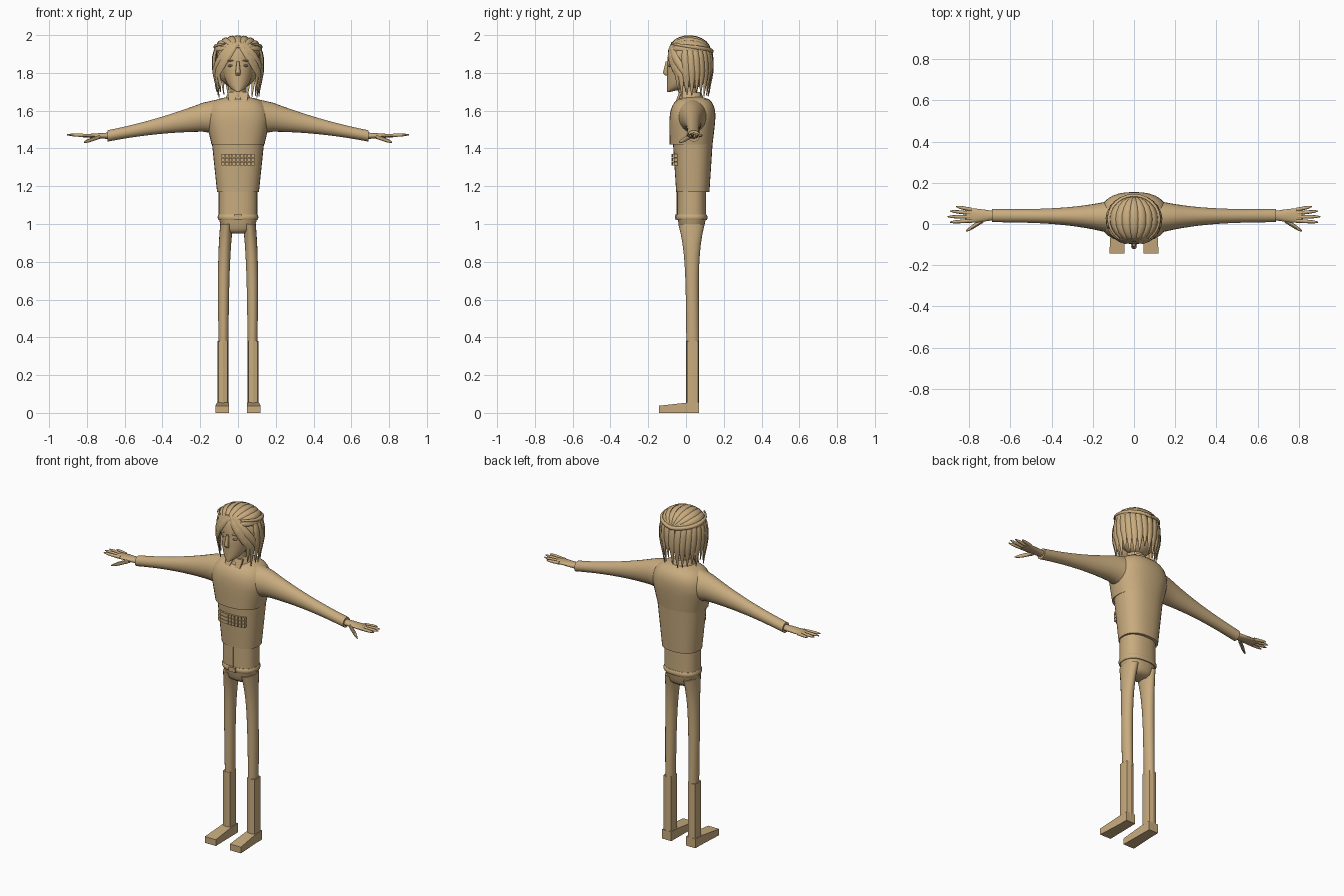
import bpy, bmesh, random
from math import sin, cos, pi, radians, copysign, sqrt
from mathutils import Vector

random.seed(4)
default_cube = bpy.data.objects.get("Cube")
if default_cube:
    bpy.data.objects.remove(default_cube)

colour = (0.58, 0.41, 0.21, 1)
tan = bpy.data.materials.new("warm_tan")
tan.use_nodes = True
tan.diffuse_color = colour
tan.node_tree.nodes["Principled BSDF"].inputs["Base Color"].default_value = colour


def mix(start, end, t):
    return start + (end - start) * t


def sweep(rule, steps):
    """Evaluate a rule at even steps from zero to one."""
    return [rule(i / steps) for i in range(steps + 1)]


# A ring is a centre and two half axes; each maker lies across one direction
def ring_across_z(x, y, z, rx, ry):
    return Vector((x, y, z)), Vector((rx, 0, 0)), Vector((0, ry, 0))


def ring_across_x(x, y, z, ry, rz):
    return Vector((x, y, z)), Vector((0, ry, 0)), Vector((0, 0, rz))


def ring_across_y(x, y, z, rx, rz):
    return Vector((x, y, z)), Vector((rx, 0, 0)), Vector((0, 0, rz))


def squared(value, power):
    return copysign(abs(value) ** (2 / power), value)


def loft(name, strips, sides=24, power=2, mirror=1, sharp=40):
    """Skin every strip of rings into one capped mesh object."""
    bm = bmesh.new()
    turn = pi / sides if sides == 4 else 0
    for rings in strips:
        loops = []
        for centre, u, v in rings:
            loop = []
            for i in range(sides):
                angle = turn + 2 * pi * i / sides
                point = centre + u * squared(cos(angle), power) + v * squared(sin(angle), power)
                point.x *= mirror
                loop.append(bm.verts.new(point))
            loops.append(loop)
        for low, high in zip(loops, loops[1:]):
            for i in range(sides):
                j = (i + 1) % sides
                bm.faces.new((low[i], low[j], high[j], high[i]))
        bm.faces.new(loops[0])
        bm.faces.new(loops[-1])
    bmesh.ops.recalc_face_normals(bm, faces=bm.faces)
    mesh = bpy.data.meshes.new(name)
    bm.to_mesh(mesh)
    bm.free()
    mesh.materials.append(tan)
    mesh.shade_smooth()
    mesh.set_sharp_from_angle(angle=radians(sharp))
    bpy.context.collection.objects.link(bpy.data.objects.new(name, mesh))


def ball(x, y, z, rx, ry, rz, steps=8):
    """Rings of an ellipsoid, strung along x."""
    def rule(t):
        size = max(sin(pi * t), .02)
        return ring_across_x(x - rx * cos(pi * t), y, z, ry * size, rz * size)
    return sweep(rule, steps)


def boxes(name, items):
    strips = []
    for x, y, z, rx, ry, rz in items:
        strips.append([ring_across_z(x, y, z + end, rx, ry) for end in (-rz, rz)])
    loft(name, strips, sides=4, power=50)


# Jumper: tapering body under an overhanging, round-shouldered chest panel
def body_ring(t):
    return ring_across_z(0, .036, mix(1.17, 1.43, t), mix(.111, .138, t), mix(.088, .105, t))


def chest_ring(t):
    dome = sqrt(1 - t ** 5)
    width = mix(.14, .16, min(1, 2 * t))
    return ring_across_z(0, mix(.027, .04, t), mix(1.42, 1.68, t), width * dome + .02 * t, .113 * dome + .02 * t)


def hip_ring(t):
    spread = t ** .4
    return ring_across_z(0, .03, mix(.95, 1.03, t), mix(.05, .102, spread), mix(.04, .075, spread))


def belt_ring(t):
    swell = .005 * sin(pi * t)
    return ring_across_z(0, .03, mix(1.02, 1.05, t), .103 + swell, .079 + swell)


loft("jumper_body", [sweep(body_ring, 4)], sides=32, power=2.4)
loft("chest_panel", [sweep(chest_ring, 14)], sides=32, power=2.4)
loft("hips", [sweep(hip_ring, 6)], sides=32, power=2.4)
loft("belt", [sweep(belt_ring, 4)], sides=32, power=2.4)
loft("shirt", [[ring_across_z(0, .03, z, .102, .077) for z in (1.03, 1.18)]], sides=32, power=2.4)
boxes("buckle", [(0, -.053, 1.036, .022, .006, .013)])
boxes("shirt_placket", [(0, -.047, 1.11, .004, .004, .06)])

# Rows of small chest pockets that follow the curve of the jumper
pockets = []
for row in range(3):
    for column in range(-4, 5):
        x = column * .02
        front = .035 - .104 * (1 - abs(x / .13) ** 2.4) ** (1 / 2.4)
        pockets.append((x, front, 1.32 + row * .021, .0085, .009, .009))
boxes("chest_pockets", pockets)

# Neck and collar
loft("neck", [[ring_across_z(0, .01, z, .044, .049) for z in (1.62, 1.75)]])
loft("collar", [sweep(lambda t: ring_across_z(0, .025, mix(1.65, 1.7, t), mix(.075, .05, t),
                                              mix(.072, .055, t)), 3)])


# Head: egg shape with a narrow chin held in line with the face
def head_ring(t):
    size = max(.15, sqrt(1 - abs(1 - 2 * t) ** 3)) * mix(.75, 1, min(1, 2 * t))
    depth = .093 * size
    middle = depth - .1 if t < .5 else -.005
    return ring_across_z(0, middle, mix(1.7, 1.98, t), .085 * size, depth)


loft("head", [sweep(head_ring, 20)], sides=32)
loft("nose", [[ring_across_z(0, -.1, 1.86, .007, .008), ring_across_z(0, -.108, 1.8, .014, .015),
               ring_across_z(0, -.1, 1.785, .01, .008)]], sides=10)
loft("lips", [ball(0, -.092, 1.753, .024, .007, .006)], sides=8)


def finger(base, tip, radius):
    """Rings from knuckle to a rounded fingertip."""
    def rule(t):
        size = radius * max(.3, sqrt(1 - t ** 4))
        return ring_across_x(*base.lerp(tip, t), size, size)
    return sweep(rule, 6)


def sleeve_ring(t):
    slim = 1 - t
    return ring_across_x(mix(.05, .69, t), mix(.03, .041, sqrt(t)), 1.567 - .126 * max(0, t - .2),
                         .032 + .065 * slim ** 3, .03 + .075 * slim ** 2)


def palm_ring(t):
    return ring_across_x(mix(.67, .82, t), .041, 1.467, .02 + .016 * sin(pi / 2 * t), mix(.018, .008, t))


def leg_ring(t):
    return ring_across_z(.077 - .017 * t ** 4, .036 - .007 * t, mix(.36, 1, t),
                         mix(.026, .034, t), .034 + .036 * t ** 5)


for mirror, label in ((1, "left_"), (-1, "right_")):
    # Face details
    loft(label + "eye", [ball(.036, -.085, 1.838, .018, .009, .007)], sides=8, mirror=mirror)
    loft(label + "eyebrow", [ball(.038, -.087, 1.865, .022, .009, .004)], sides=8, mirror=mirror)
    loft(label + "collar_point", [[ring_across_z(.033, -.047, 1.65, .015, .007),
                                   ring_across_z(.03, -.03, 1.698, .026, .007)]],
         sides=4, power=50, mirror=mirror)
    # Sleeve, palm, spread fingers and lowered thumb
    loft(label + "sleeve", [sweep(sleeve_ring, 14)], mirror=mirror)
    loft(label + "palm", [sweep(palm_ring, 5)], sides=16, mirror=mirror)
    fingers = [finger(Vector((.73, .02, 1.463)), Vector((.815, -.034, 1.433)), .012)]
    for i in range(4):
        knuckle = Vector((.79, .016 + .018 * i, 1.468))
        fan = radians(5 * i - 4)
        reach = .115 - .01 * abs(i - 1) ** 2
        fingers.append(finger(knuckle, knuckle + Vector((cos(fan), sin(fan), .04)) * reach, .009))
    loft(label + "fingers", fingers, sides=10, mirror=mirror)
    # Trouser leg, boot shaft and wedge foot
    loft(label + "trouser_leg", [sweep(leg_ring, 12)], sides=20, mirror=mirror)
    loft(label + "boot_shaft", [[ring_across_z(.08, .035, z, .029, .035) for z in (.02, .38)]],
         sides=8, power=3.5, mirror=mirror, sharp=25)
    loft(label + "boot_foot", [[ring_across_y(.08, .069, .028, .031, .028),
                                ring_across_y(.08, 0, .027, .032, .027),
                                ring_across_y(.083, -.143, .019, .037, .019)]],
         sides=4, power=50, mirror=mirror)


# Hair: each lock is a flattened tapering ribbon that faces out from the skull
def ribbon(path, width, thickness, taper):
    rings = []
    last = len(path) - 1
    for i, point in enumerate(path):
        along = path[min(i + 1, last)] - path[max(i - 1, 0)]
        out = point - Vector((0, .02, min(point.z, 1.88)))
        across = along.cross(out).normalized()
        out = across.cross(along).normalized()
        size = taper(i / last)
        rings.append((point, across * width * size, out * thickness * max(size, .3)))
    return rings


def hanging_lock(start, end, top, tip):
    """Lock falling round the head between two angles measured from the face."""
    def rule(t):
        angle = radians(mix(start, end, min(1, 1.6 * t)))
        z = mix(top, tip, t)
        reach = 1 - 26 * max(0, z - 1.87) ** 2 - 1.1 * max(0, 1.8 - z)
        return Vector((.128 * reach * sin(angle), .02 - .116 * reach * cos(angle), z))
    return ribbon(sweep(rule, 8), .021, .01, lambda t: min(.6 + 2 * t, 1) * (1 - 1.84 * max(0, t - .5)))


loft("hair_base", [ball(0, .03, 1.85, .116, .1, .135, steps=16)])

locks = [hanging_lock(180, 180, 1.93, 1.69)]
for side in (1, -1):
    # Curtains parted over the forehead, then the sides and back
    for i in range(3):
        locks.append(hanging_lock(side * (4 + 7 * i), side * (54 + 12 * i), 1.96, 1.7 - .03 * (i % 2)))
    for angle in range(82, 180, 14):
        locks.append(hanging_lock(side * (angle - 6), side * angle, 1.94, random.uniform(1.67, 1.73)))
loft("hanging_locks", locks, sides=8, sharp=50)

# Crown locks swept from the parting to the back of the head
crown = []
for i in range(-4, 5):
    lean = radians(20 * i)

    def crown_point(t):
        arc = pi * mix(.04, .96, t)
        return Vector((.118 * sin(arc) * sin(lean), .022 - .108 * cos(arc),
                       mix(1.925, 1.915, t) + .07 * sin(arc) * cos(lean)))
    crown.append(ribbon(sweep(crown_point, 10), .021, .009, lambda t: .25 + .75 * sin(pi * t)))
loft("crown_locks", crown, sides=8, sharp=50)

# Bands holding the crown back
bands = []
for side in (1, -1):
    def band_point(t):
        angle = radians(mix(35, 180, t))
        return Vector((side * .122 * sin(angle), .022 - .116 * cos(angle), mix(1.955, 1.915, t)))
    bands.append(ribbon(sweep(band_point, 10), .011, .009, lambda t: min(1, .5 + t)))
loft("hair_bands", bands, sides=8, sharp=50)
